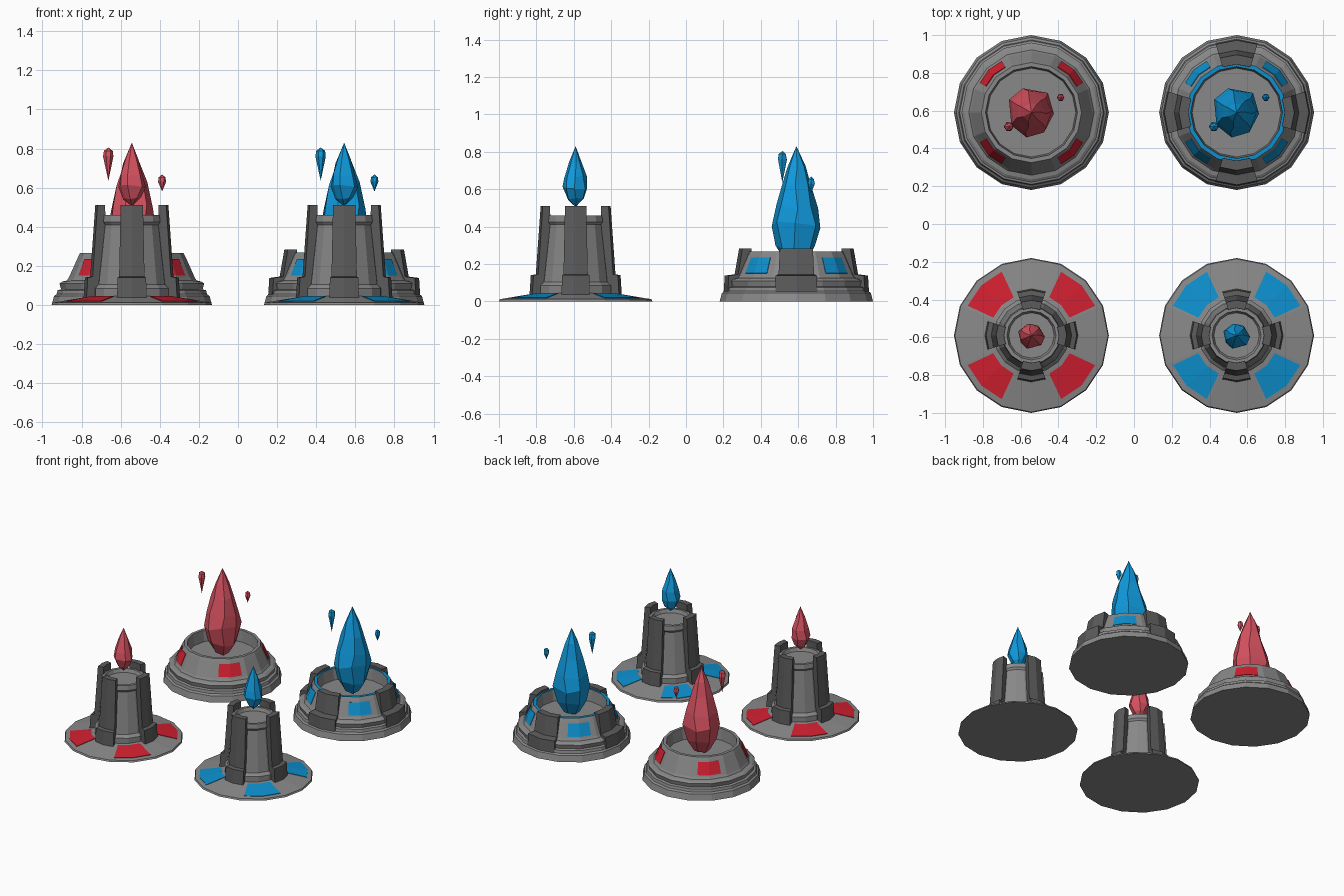
import bpy, bmesh, math, random

if "Cube" in bpy.data.objects:
    bpy.data.objects.remove(bpy.data.objects["Cube"])

SIDES = 16
STEP = 360 / SIDES


def material(name, rgb):
    m = bpy.data.materials.new(name)
    m.diffuse_color = (*rgb, 1)
    m.use_nodes = True
    m.node_tree.nodes["Principled BSDF"].inputs["Base Color"].default_value = m.diffuse_color
    return m


STONE = material("light stone", (0.25, 0.25, 0.25))
DARK = material("dark stone", (0.105, 0.105, 0.105))
PAINT = {"red": material("red paint", (0.64, 0.014, 0.03)),
         "blue": material("blue paint", (0.004, 0.28, 0.62))}
GEM = {"red": material("red crystal", (0.68, 0.085, 0.12)),
       "blue": material("blue crystal", (0.005, 0.32, 0.72))}


def finish(bm, name, center, mat):
    bmesh.ops.remove_doubles(bm, verts=bm.verts, dist=1e-5)
    bmesh.ops.recalc_face_normals(bm, faces=bm.faces)
    me = bpy.data.meshes.new(name)
    bm.to_mesh(me)
    bm.free()
    me.materials.append(mat)
    ob = bpy.data.objects.new(name, me)
    ob.location = center
    bpy.context.collection.objects.link(ob)
    return ob


def lathe(name, profile, center, mat, sides=SIDES, jitter=0.0, seed=0):
    """Turn an open (radius, z) profile; the ends meet the axis."""
    rnd = random.Random(seed)
    bm = bmesh.new()
    rings = []
    for r, z in profile:
        if r == 0:
            rings.append([bm.verts.new((0, 0, z))] * sides)
            continue
        ring = []
        for i in range(sides):
            a = 2 * math.pi * (i + jitter * rnd.uniform(-1, 1)) / sides
            k = r * (1 + jitter * rnd.uniform(-0.7, 0.5))
            ring.append(bm.verts.new((k * math.cos(a), k * math.sin(a),
                                      z + jitter * r * rnd.uniform(-1, 1))))
        rings.append(ring)
    for lo, hi in zip(rings, rings[1:]):
        for i in range(sides):
            j = (i + 1) % sides
            quad = list(dict.fromkeys((lo[i], lo[j], hi[j], hi[i])))
            bm.faces.new(quad)
    return finish(bm, name, center, mat)


def facet(deg):
    """Radius factor that keeps a point on the flat sides of the polygon."""
    return (math.cos(math.radians(STEP / 2))
            / math.cos(math.radians(deg % STEP - STEP / 2)))


def arcs(name, section, half, start, center, mat):
    """Sweep a closed (radius, z) section over four arcs around the axis."""
    bm = bmesh.new()
    for k in range(4):
        mid = start + 90 * k
        rows = []
        for deg in (mid - half, mid, mid + half):
            a, f = math.radians(deg), facet(deg)
            rows.append([bm.verts.new((r * f * math.cos(a), r * f * math.sin(a), z))
                         for r, z in section])
        n = len(section)
        for p, q in zip(rows, rows[1:]):
            for i in range(n):
                j = (i + 1) % n
                bm.faces.new((p[i], p[j], q[j], q[i]))
        bm.faces.new(rows[0])
        bm.faces.new(rows[-1])
    return finish(bm, name, center, mat)


def tall_tower(color, x, y):
    c = (x, y, 0)
    tag = color + "_tall_"
    # wide shallow foot with painted sectors
    lathe(tag + "foot", [(0, 0), (.41, 0), (.405, .012), (.2, .046), (0, .046)], c, STONE)
    arcs(tag + "foot_panels", [(.225, .036), (.375, .012), (.375, .0205), (.225, .0455)],
         20, 45, c, PAINT[color])
    # hollow tapered shaft
    lathe(tag + "shaft", [(0, .03), (.2, .03), (.2, .085), (.18, .105), (.145, .41),
                          (.155, .425), (.15, .46), (.13, .46), (.12, .435), (0, .435)],
          c, STONE)
    # four stepped buttresses rising into battlements
    arcs(tag + "buttresses", [(.14, .03), (.247, .03), (.24, .14), (.213, .145),
                              (.187, .51), (.145, .51)], 18, 0, c, DARK)
    # floating crystal
    lathe(tag + "crystal", [(0, .505), (.045, .545), (.069, .61), (.06, .67),
                            (.035, .745), (0, .83)], c, GEM[color], 7, 0.16, 5)


def wide_tower(color, x, y, buttressed):
    c = (x, y, 0)
    tag = color + "_wide_"
    # stepped foot and sloping bowl
    lathe(tag + "bowl", [(0, 0), (.41, 0), (.398, .045), (.385, .055), (.38, .075),
                         (.362, .08), (.37, .11), (.355, .12), (.332, .125),
                         (.322, .14), (.275, .245), (.265, .265), (.243, .265),
                         (.235, .18), (0, .18)], c, STONE)
    # painted windows on the slope
    arcs(tag + "windows", [(.314, .148), (.277, .232), (.284, .235), (.321, .151)],
         15, 45, c, PAINT[color])
    if buttressed:
        # four low buttresses and a painted rim
        arcs(tag + "buttresses", [(.25, .03), (.39, .03), (.383, .138), (.33, .145),
                                  (.306, .283), (.255, .283)], 17, 0, c, DARK)
        lathe(tag + "rim", [(.243, .264), (.265, .264), (.265, .268), (.243, .268),
                            (.243, .264)], c, PAINT[color])
    # large crystal and two floating shards
    lathe(tag + "crystal", [(0, .18), (.055, .2), (.105, .29), (.13, .41), (.118, .5),
                            (.082, .62), (.048, .72), (0, .83)], c, GEM[color], 7, 0.14, 11)
    for name, dx, dy, r, lo, mid, hi in (("shard_a", -.12, -.075, .026, .635, .76, .805),
                                         ("shard_b", .155, .08, .02, .58, .63, .667)):
        lathe(tag + name, [(0, lo), (r, mid), (r * .85, mid + (hi - mid) * .6), (0, hi)],
              (x + dx, y + dy, 0), GEM[color], 6, 0.1, 3)


for color, x in (("red", -.543), ("blue", .543)):
    tall_tower(color, x, -.59)
    wide_tower(color, x, .59, color == "blue")
